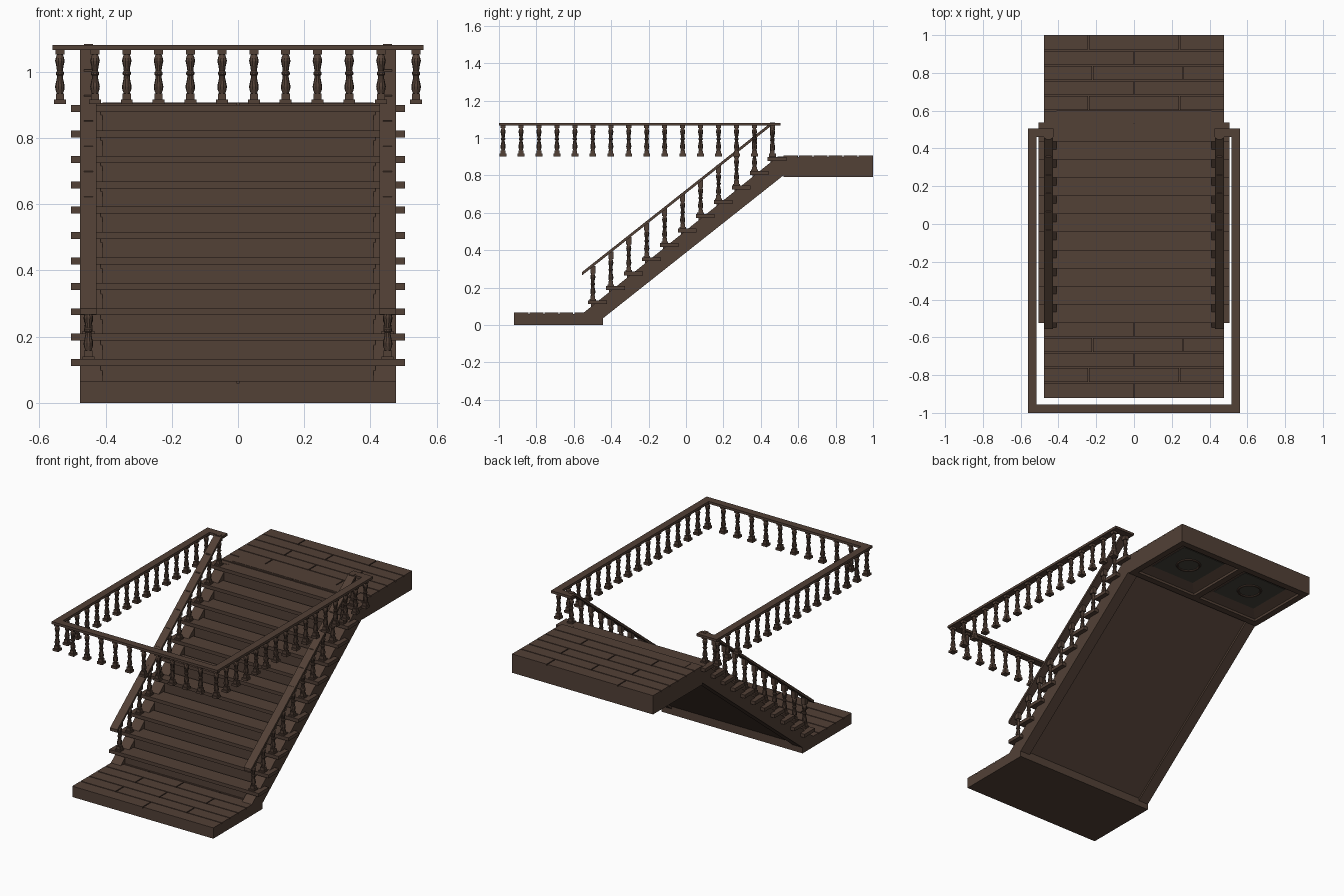
import bpy, bmesh, math
from mathutils import Matrix, Vector

if "Cube" in bpy.data.objects:
    bpy.data.objects.remove(bpy.data.objects["Cube"])


def material(name, rgb):
    m = bpy.data.materials.new(name)
    m.diffuse_color = (*rgb, 1)
    m.use_nodes = True
    m.node_tree.nodes["Principled BSDF"].inputs["Base Color"].default_value = m.diffuse_color
    return m


WOOD = material("wood", (0.085, 0.052, 0.037))
PANEL = material("panel", (0.06, 0.056, 0.045))


def finish(bm, name, mat=WOOD):
    bmesh.ops.recalc_face_normals(bm, faces=bm.faces)
    me = bpy.data.meshes.new(name)
    bm.to_mesh(me)
    bm.free()
    me.materials.append(mat)
    ob = bpy.data.objects.new(name, me)
    bpy.context.collection.objects.link(ob)
    return ob


def add_box(bm, x0, x1, y0, y1, z0, z1):
    m = Matrix.Translation(((x0 + x1) / 2, (y0 + y1) / 2, (z0 + z1) / 2))
    bmesh.ops.create_cube(bm, size=1, matrix=m @ Matrix.Diagonal((x1 - x0, y1 - y0, z1 - z0, 1)))


def add_prism(bm, profile, x0, x1):
    # extrude a (y, z) profile along x
    f = bm.faces.new([bm.verts.new((x0, y, z)) for y, z in profile])
    r = bmesh.ops.extrude_face_region(bm, geom=[f])
    vs = [v for v in r["geom"] if isinstance(v, bmesh.types.BMVert)]
    bmesh.ops.translate(bm, verts=vs, vec=(x1 - x0, 0, 0))


def planks(name, y0, y1, z0, z1, seams):
    # rows of boards running along x, with thin grooves between them
    bm = bmesh.new()
    g, row = 0.003, 0.08
    for i, cuts in enumerate(seams):
        a, b = y0 + i * row, min(y0 + (i + 1) * row, y1)
        xs = [-0.477, *cuts, 0.477]
        for k in range(len(xs) - 1):
            add_box(bm, xs[k] + (g if k else 0), xs[k + 1] - (g if k < len(xs) - 2 else 0),
                    a + (g if i else 0), b - (g if i < len(seams) - 1 else 0), z0, z1)
    finish(bm, name)


WIDE, ALT = (-0.24, 0.24), (-0.22, 0.26)

# lower landing
bm = bmesh.new()
add_box(bm, -0.477, 0.477, -0.92, -0.445, 0, 0.058)
finish(bm, "lower_landing")
planks("lower_planks", -0.92, -0.445, 0.058, 0.066, [(0,), WIDE, (0,), ALT, (0,), WIDE])

# upper landing with coffered underside
bm = bmesh.new()
add_box(bm, -0.477, 0.477, 0.52, 1.0, 0.845, 0.897)
for x0, x1 in ((-0.477, -0.437), (-0.02, 0.02), (0.437, 0.477)):
    add_box(bm, x0, x1, 0.52, 1.0, 0.79, 0.845)
for y0, y1 in ((0.52, 0.56), (0.96, 1.0)):
    add_box(bm, -0.437, 0.437, y0, y1, 0.79, 0.845)
finish(bm, "upper_landing")
planks("upper_planks", 0.52, 1.0, 0.897, 0.905, [(0,), WIDE, (0,), ALT, (0,), WIDE])

for s in (-1, 1):
    # sloping coffer moulding and grey panel
    cx, cy = s * 0.2285, 0.76
    bm = bmesh.new()
    rings = [[bm.verts.new((cx + sx * hx, cy + sy * hy, z))
              for sx, sy in ((-1, -1), (1, -1), (1, 1), (-1, 1))]
             for hx, hy, z in ((0.2085, 0.2, 0.805), (0.15, 0.142, 0.83))]
    for k in range(4):
        j = (k + 1) % 4
        bm.faces.new((rings[0][k], rings[0][j], rings[1][j], rings[1][k]))
    finish(bm, "coffer_moulding")
    bm = bmesh.new()
    add_box(bm, cx - 0.15, cx + 0.15, cy - 0.142, cy + 0.142, 0.828, 0.845)
    finish(bm, "coffer_panel", PANEL)
    bpy.ops.mesh.primitive_torus_add(major_radius=0.065, minor_radius=0.007, major_segments=32,
                                     minor_segments=8, location=(cx, cy, 0.828))
    bpy.context.object.name = "coffer_ring"
    bpy.context.object.data.materials.append(WOOD)
    bpy.ops.object.shade_smooth_by_angle()

# flight of steps
N, RUN, RISE, Y0, Z0 = 11, 0.096, 0.0767, -0.523, 0.132
bm = bmesh.new()
profile = [(-0.508, 0.05)]
for i in range(N):
    y, z = Y0 + 0.015 + i * RUN, Z0 - 0.01 + i * RISE
    profile += [(y, z), (y + RUN, z)]
profile += [(0.548, 0.82), (0.52, 0.817), (-0.445, 0.05)]
add_prism(bm, profile, -0.415, 0.415)
finish(bm, "riser_block")

bm = bmesh.new()
for i in range(N):
    y, z = Y0 + i * RUN, Z0 + i * RISE
    add_box(bm, -0.505, 0.505, y, y + 0.1, z - 0.021, z)
add_box(bm, -0.41, 0.41, 0.53, 0.6, 0.89, 0.907)
finish(bm, "treads")

# stringers and sloping handrails
bm = bmesh.new()
for x0, x1 in ((-0.477, -0.41), (0.41, 0.477)):
    add_prism(bm, [(-0.552, 0.062), (0.49, 0.9), (0.525, 0.9), (0.525, 0.803), (-0.445, 0.035)], x0, x1)
finish(bm, "stringers")
bm = bmesh.new()
for x0, x1 in ((-0.477, -0.428), (0.428, 0.477)):
    add_prism(bm, [(-0.555, 0.266), (-0.555, 0.284), (0.452, 1.08), (0.475, 1.08)], x0, x1)
finish(bm, "stair_handrails")

# gallery handrail
bm = bmesh.new()
add_box(bm, -0.56, 0.56, -1.0, -0.955, 1.066, 1.081)
for s in (-1, 1):
    for a, b, y0, y1 in ((0.515, 0.56, -0.955, 0.505), (0.425, 0.515, 0.46, 0.505)):
        add_box(bm, min(s * a, s * b), max(s * a, s * b), y0, y1, 1.066, 1.081)
finish(bm, "gallery_handrail")


def baluster_mesh(name, height):
    # square foot and cap with a turned vase between
    bm = bmesh.new()
    for h, z0, z1 in ((0.018, 0, 0.014), (0.0125, 0.014, 0.032), (0.0135, 0.15, height)):
        add_box(bm, -h, h, -h, h, z0, z1)
    prof = [(0.009, 0.032), (0.0135, 0.044), (0.0145, 0.054), (0.0095, 0.078), (0.009, 0.086),
            (0.0125, 0.09), (0.0125, 0.096), (0.009, 0.1), (0.0105, 0.113), (0.0145, 0.131),
            (0.0125, 0.14), (0.009, 0.15)]
    vs = [bm.verts.new((r, 0, z)) for r, z in prof]
    es = [bm.edges.new(p) for p in zip(vs, vs[1:])]
    bmesh.ops.spin(bm, geom=vs + es, cent=(0, 0, 0), axis=(0, 0, 1), angle=math.tau,
                   steps=10, use_merge=True)
    return finish(bm, name)


def scatter(ob, points):
    ob.location = points[0]
    for p in points[1:]:
        c = ob.copy()
        c.location = p
        bpy.context.collection.objects.link(c)


# gallery balusters around three sides
pts = [(s * 0.538, -0.978 + i * RUN, 0.902) for s in (-1, 1) for i in range(16)]
pts += [(-0.432 + i * RUN, -0.978, 0.902) for i in range(10)]
scatter(baluster_mesh("gallery_baluster", 0.166), pts)

# stair balusters, one pair per tread
pts = [(s * 0.452, Y0 + 0.025 + i * RUN, Z0 - 0.006 + i * RISE) for s in (-1, 1) for i in range(N)]
scatter(baluster_mesh("stair_baluster", 0.19), pts)
